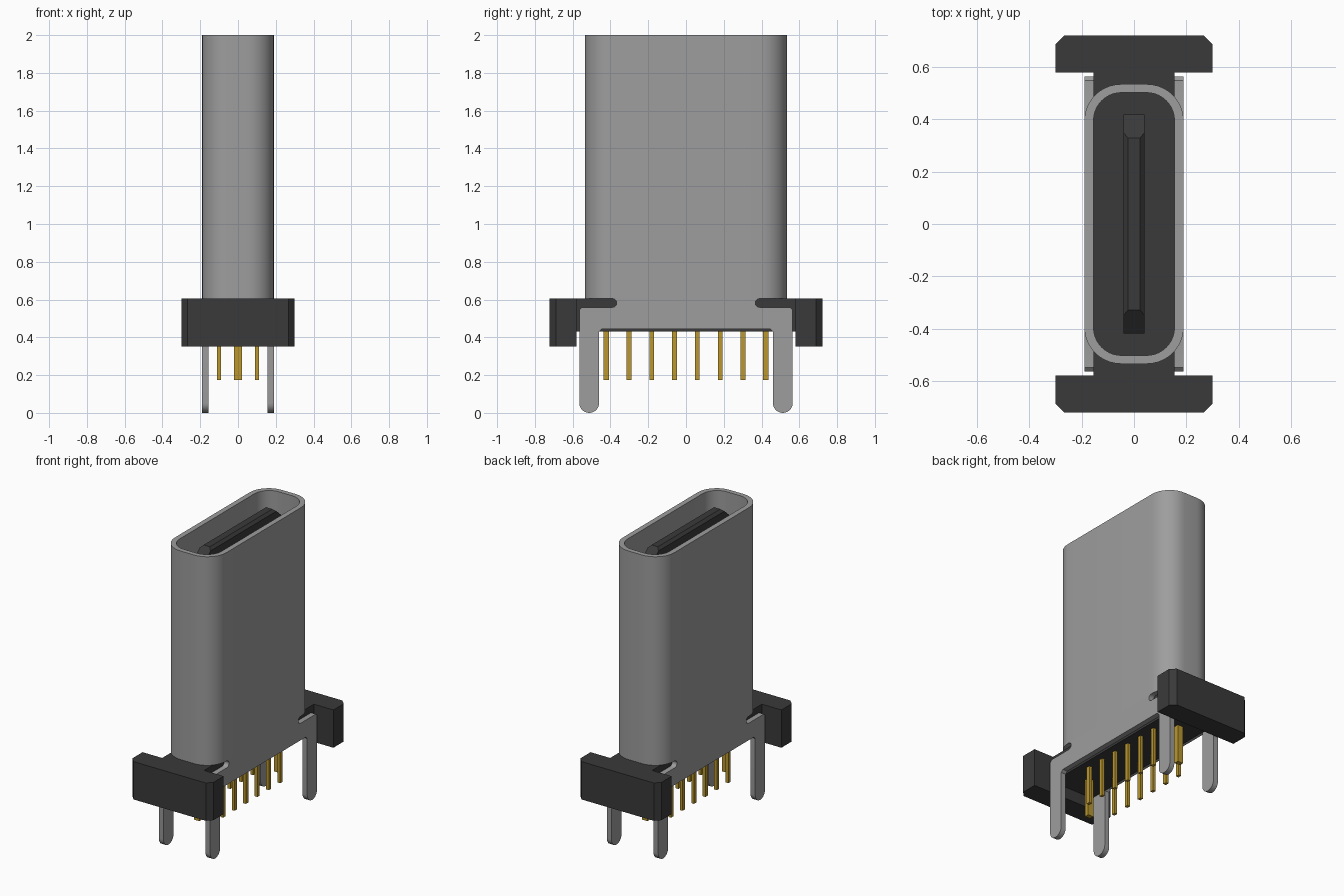
import bpy, bmesh, math
from mathutils import Vector

cube = bpy.data.objects.get("Cube")
if cube:
    bpy.data.objects.remove(cube, do_unlink=True)


def material(name, rgb):
    m = bpy.data.materials.new(name)
    m.use_nodes = True
    m.diffuse_color = (*rgb, 1)
    m.node_tree.nodes["Principled BSDF"].inputs["Base Color"].default_value = (*rgb, 1)
    return m


METAL = material("steel grey", (0.34, 0.34, 0.34))
PLASTIC = material("black plastic", (0.042, 0.042, 0.042))
GOLD = material("gold", (0.49, 0.31, 0.03))


def finish(name, bm, mat, smooth=False):
    bmesh.ops.recalc_face_normals(bm, faces=bm.faces)
    mesh = bpy.data.meshes.new(name)
    bm.to_mesh(mesh)
    bm.free()
    mesh.materials.append(mat)
    ob = bpy.data.objects.new(name, mesh)
    bpy.context.collection.objects.link(ob)
    if smooth:
        bpy.ops.object.select_all(action="DESELECT")
        ob.select_set(True)
        bpy.context.view_layer.objects.active = ob
        bpy.ops.object.shade_smooth_by_angle(angle=math.radians(35))
    return ob


def prism(points, offset):
    """Closed solid from a planar outline pushed along an offset."""
    bm = bmesh.new()
    face = bm.faces.new([bm.verts.new(p) for p in points])
    new = bmesh.ops.extrude_face_region(bm, geom=[face], use_keep_orig=True)["geom"]
    bmesh.ops.translate(bm, verts=[v for v in new if isinstance(v, bmesh.types.BMVert)],
                        vec=Vector(offset))
    return bm


def box(name, x, y, z, mat):
    (x0, x1), (y0, y1), (z0, z1) = x, y, z
    pts = [(x0, y0, z0), (x1, y0, z0), (x1, y1, z0), (x0, y1, z0)]
    return finish(name, prism(pts, (0, 0, z1 - z0)), mat)


def arc(cx, cy, r, start, end, n=10):
    return [(cx + r * math.cos(math.radians(start + (end - start) * i / n)),
             cy + r * math.sin(math.radians(start + (end - start) * i / n)))
            for i in range(n + 1)]


def rounded(hx, hy, r):
    out = []
    for i, (sx, sy) in enumerate(((1, 1), (-1, 1), (-1, -1), (1, -1))):
        out += arc(sx * (hx - r), sy * (hy - r), r, 90 * i, 90 * i + 90)
    return out


# Hollow metal shell
BASE_TOP = 0.605
outer, inner = rounded(0.19, 0.535, 0.14), rounded(0.155, 0.503, 0.107)
bm = bmesh.new()
rings = [[bm.verts.new((x, y, z)) for x, y in loop]
         for loop, z in ((outer, BASE_TOP), (outer, 2), (inner, 2), (inner, BASE_TOP))]
n = len(outer)
for k in range(4):
    a, b = rings[k], rings[(k + 1) % 4]
    for i in range(n):
        j = (i + 1) % n
        bm.faces.new((a[i], a[j], b[j], b[i]))
finish("shell", bm, METAL, True)

# Side skirts with slots and round-tipped mounting legs
half = [(0.37, BASE_TOP)]
half += arc(0.39, 0.582, 0.023, 90, 270, 8)
half += [(0.55, 0.559), (0.565, 0.545)]
half += arc(0.5125, 0.0525, 0.0525, 0, -180, 14)
half += [(0.46, 0.43), (0.445, 0.445)]
outline = half + [(-y, z) for y, z in reversed(half)]
for side, x in (("left", 0.155), ("right", -0.19)):
    finish(side + "_skirt_and_legs",
           prism([(x, y, z) for y, z in outline], (0.035, 0, 0)), METAL, True)

# Plastic body, filling inside the shell, and end bars
box("base_body", (-0.155, 0.155), (-0.59, 0.59), (0.43, BASE_TOP), PLASTIC)
finish("cavity_floor", prism([(x, y, BASE_TOP - 0.01) for x, y in inner], (0, 0, 0.5)),
       PLASTIC, True)
for end, s in (("front", -1), ("back", 1)):
    bar = [(-0.3, 0.58), (0.3, 0.58), (0.3, 0.688), (0.267, 0.722),
           (-0.267, 0.722), (-0.3, 0.688)]
    finish(end + "_end_bar",
           prism([(x, s * y, 0.352) for x, y in bar], (0, 0, BASE_TOP - 0.352)), PLASTIC)

# Contact tongue with sloped ends and chamfered long edges
tongue = [(-0.42, 1.0), (0.42, 1.0), (0.42, 1.89), (0.33, 1.97),
          (-0.33, 1.97), (-0.42, 1.89)]
bm = prism([(-0.04, y, z) for y, z in tongue], (0.08, 0, 0))
top = [e for e in bm.edges if all(v.co.z > 1.96 for v in e.verts)
       and abs(e.verts[0].co.x - e.verts[1].co.x) < 0.001]
bmesh.ops.bevel(bm, geom=top, offset=0.017, segments=1, affect="EDGES")
finish("contact_tongue", bm, PLASTIC)

# Gold pins: two rows of six, plus one wide pin at each end
for i in range(8):
    y = -0.423 + i * 0.1208
    ends = i in (0, 7)
    for x in ((0,) if ends else (-0.1, 0.1)):
        w, d = (0.02, 0.015) if ends else (0.01, 0.0125)
        box("pin", (x - w, x + w), (y - d, y + d), (0.175, 0.44), GOLD)
